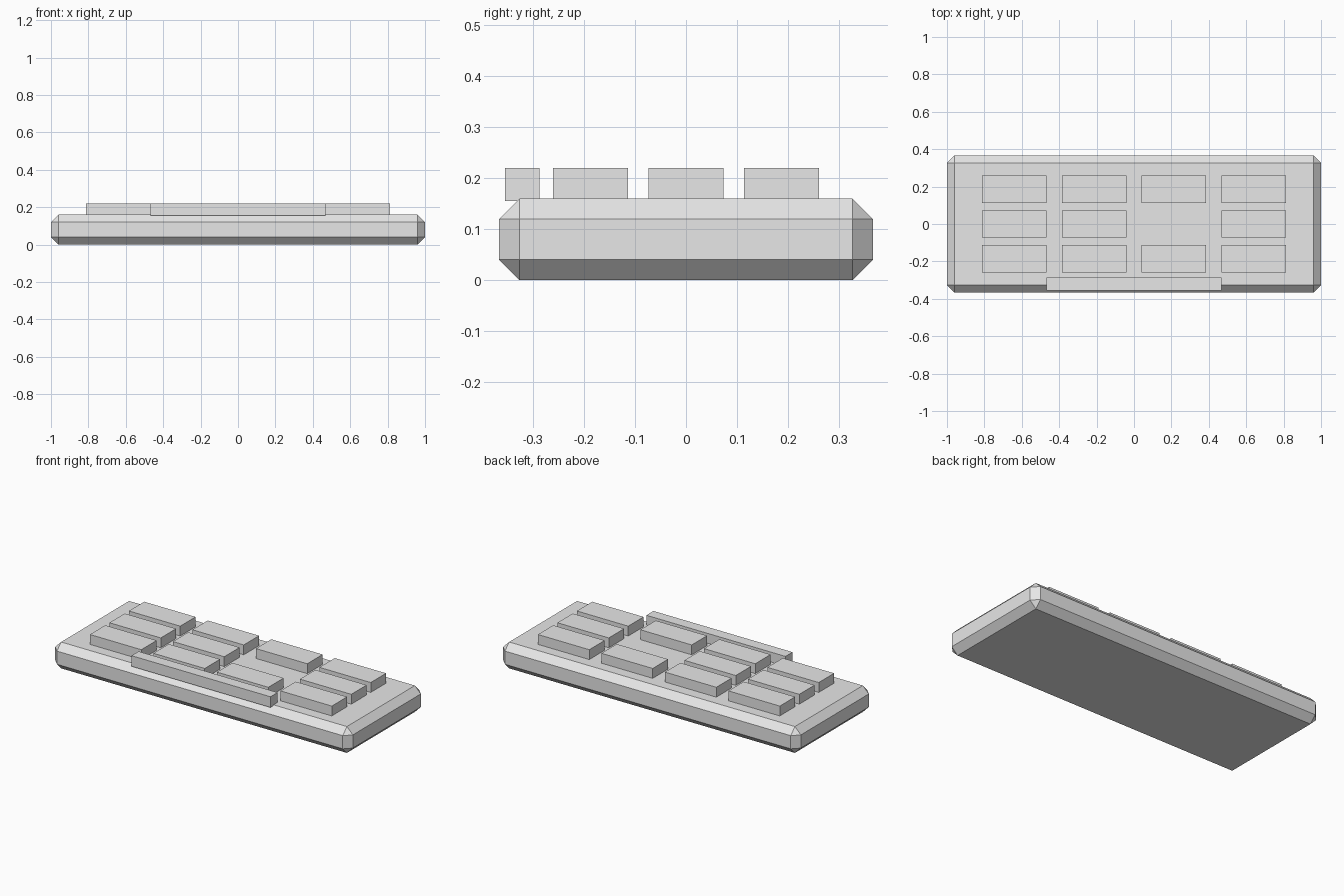
import bpy
import bmesh

if "Cube" in bpy.data.objects:
    bpy.data.objects.remove(bpy.data.objects["Cube"])

grey = bpy.data.materials.new("plain grey")
grey.diffuse_color = (0.8, 0.8, 0.8, 1)
grey.use_nodes = True
grey.node_tree.nodes["Principled BSDF"].inputs["Base Color"].default_value = grey.diffuse_color


def box(name, x, y, z, chamfer=0):
    """Box from (min, max) pairs, with an optional flat chamfer."""
    bm = bmesh.new()
    bmesh.ops.create_cube(bm, size=1)
    for v in bm.verts:
        v.co = [(lo + hi) / 2 + c * (hi - lo)
                for c, (lo, hi) in zip(v.co, (x, y, z))]
    if chamfer:
        bmesh.ops.bevel(bm, geom=bm.edges[:], offset=chamfer, segments=1,
                        affect='EDGES', profile=0.5)
    mesh = bpy.data.meshes.new(name)
    bm.to_mesh(mesh)
    bm.free()
    mesh.materials.append(grey)
    obj = bpy.data.objects.new(name, mesh)
    bpy.context.collection.objects.link(obj)
    return obj


# Chamfered body slab
box("body", (-1, 1), (-0.366, 0.366), (0, 0.16), 0.04)

# Grid of keys, with one left out of the middle row
KEY_W, KEY_D = 0.345, 0.147
for row, y in enumerate((-0.187, 0, 0.187)):
    for col, x in enumerate((-0.64, -0.2135, 0.2135, 0.64)):
        if (row, col) == (1, 2):
            continue
        box(f"key_{row}_{col}", (x - KEY_W / 2, x + KEY_W / 2),
            (y - KEY_D / 2, y + KEY_D / 2), (0.155, 0.22))

# Long bar key overhanging the front chamfer
box("space_bar", (-0.467, 0.467), (-0.355, -0.287), (0.155, 0.22))
